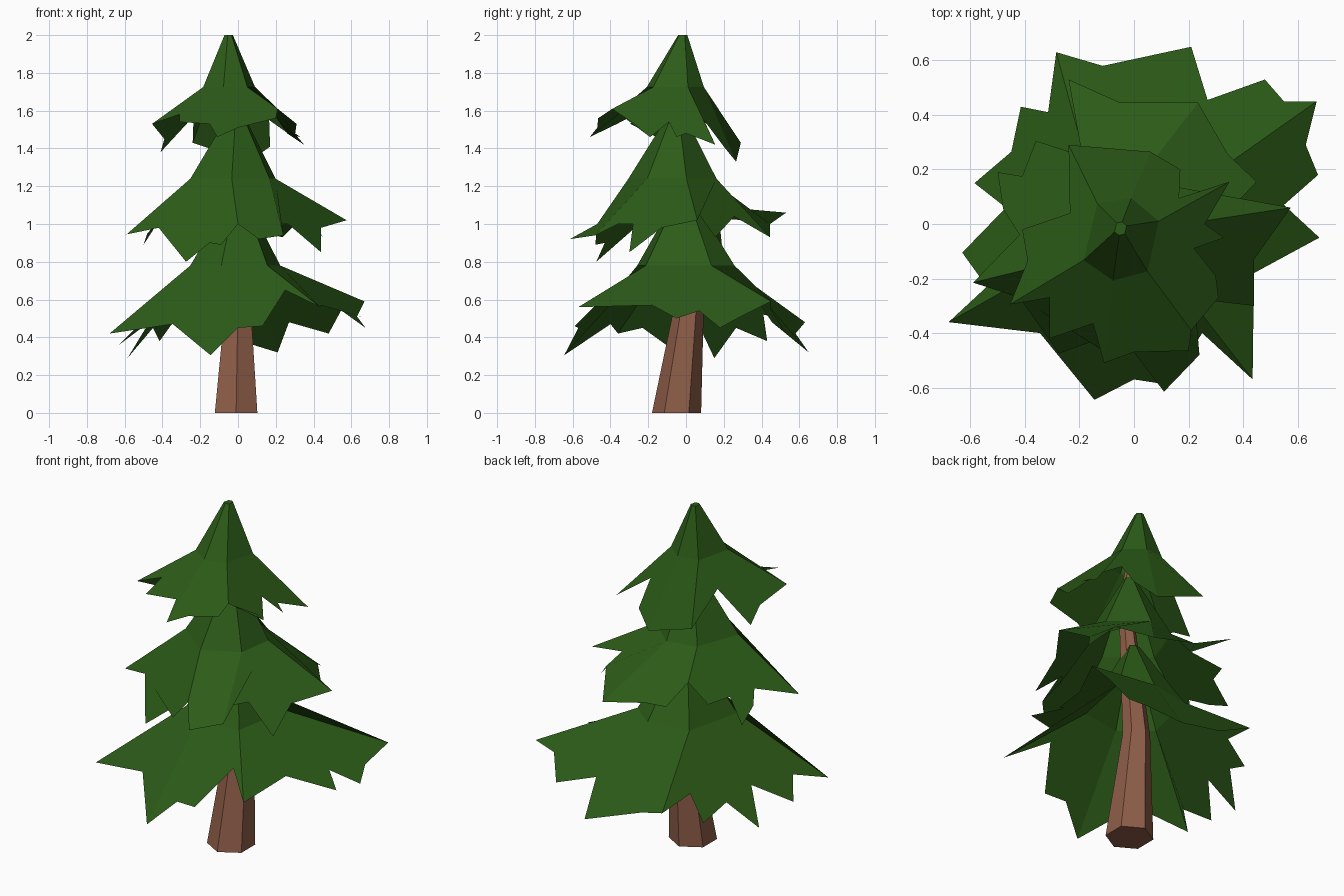
import bpy, bmesh
from math import sin, cos, radians


def material(name, color):
    m = bpy.data.materials.new(name)
    m.diffuse_color = (*color, 1)
    return m


def ring(bm, cx, cy, z, r, angles):
    return [bm.verts.new((cx + r * cos(radians(a)), cy + r * sin(radians(a)), z))
            for a in angles]


def bridge(bm, low, high):
    for k in range(6):
        j = (k + 1) % 6
        bm.faces.new((low[k], low[j], high[j], high[k]))


def finish(bm, name, mat):
    mesh = bpy.data.meshes.new(name)
    bm.to_mesh(mesh)
    bm.free()
    mesh.materials.append(mat)
    bpy.context.collection.objects.link(bpy.data.objects.new(name, mesh))


def foliage(name, top, mid, ridges, panels):
    """Open six-sided cone with ridges at the given angles; each lower panel has
    its own jagged hem, listed anticlockwise from the end of its ridge."""
    bm = bmesh.new()
    tip = ring(bm, *top, ridges)
    shoulder = ring(bm, *mid, ridges)
    hems = [[bm.verts.new(p) for p in panel] for panel in panels]
    bm.faces.new(tip)
    bridge(bm, shoulder, tip)
    for k in range(6):
        j = (k + 1) % 6
        bm.faces.new([shoulder[k]] + hems[k] + [hems[j][0], shoulder[j]])
    finish(bm, name, green)


green = material("needles", (0.025, 0.105, 0.009))
brown = material("bark", (0.27, 0.11, 0.065))

# Trunk: six-sided, tapered and bent
bm = bmesh.new()
sections = [(-0.01, -0.05, 0, 0.13), (0, 0.02, 0.6, 0.075),
            (0.01, -0.06, 1.45, 0.036), (-0.02, -0.05, 1.75, 0.015)]
rings = [ring(bm, *s, range(30, 390, 60)) for s in sections]
for low, high in zip(rings, rings[1:]):
    bridge(bm, low, high)
bm.faces.new(rings[0][::-1])
bm.faces.new(rings[-1])
finish(bm, "trunk", brown)

# Top tier
foliage("top_foliage", (-0.05, -0.017, 2.0, 0.025), (-0.05, -0.055, 1.725, 0.155),
        (25, 75, 123, 210, 260, 310), [
    [(0.35, 0.155, 1.42), (0.165, 0.095, 1.55), (0.17, 0.20, 1.41)],
    [(0.06, 0.265, 1.33)],
    [(-0.24, 0.29, 1.43), (-0.235, 0.04, 1.57), (-0.41, -0.02, 1.38),
     (-0.39, -0.135, 1.45)],
    [(-0.455, -0.295, 1.53), (-0.31, -0.27, 1.58), (-0.31, -0.42, 1.54),
     (-0.15, -0.365, 1.53)],
    [(-0.11, -0.51, 1.46), (0.0, -0.47, 1.51), (0.20, -0.465, 1.56)],
    [(0.21, -0.39, 1.61), (0.31, -0.27, 1.53), (0.30, -0.19, 1.46),
     (0.22, -0.09, 1.54), (0.33, -0.05, 1.46), (0.26, 0.0, 1.48)]])

# Middle tier
foliage("middle_foliage", (-0.01, -0.05, 1.6, 0.03), (-0.025, -0.07, 1.24, 0.235),
        (18, 80, 125, 195, 268, 325), [
    [(0.575, 0.06, 1.02), (0.37, 0.07, 1.05), (0.45, 0.155, 0.93),
     (0.345, 0.255, 1.04)],
    [(0.235, 0.445, 0.93), (-0.05, 0.445, 1.0), (-0.24, 0.53, 1.06)],
    [(-0.19, 0.25, 1.085), (-0.36, 0.305, 1.02), (-0.41, 0.175, 1.03),
     (-0.50, 0.19, 0.89), (-0.48, 0.055, 0.95), (-0.42, -0.04, 1.0)],
    [(-0.59, -0.215, 0.945), (-0.42, -0.27, 0.98), (-0.275, -0.475, 0.80),
     (-0.15, -0.43, 0.90), (-0.09, -0.48, 0.89)],
    [(0.0, -0.47, 1.0), (0.11, -0.615, 0.92)],
    [(0.24, -0.48, 0.94), (0.22, -0.36, 1.0), (0.265, -0.28, 1.0),
     (0.44, -0.30, 0.85), (0.44, -0.13, 0.98)]])

# Bottom tier
foliage("bottom_foliage", (0.0, -0.01, 1.15, 0.04), (-0.01, 0.0, 0.78, 0.27),
        (30, 72, 127, 206, 253, 308), [
    [(0.67, 0.45, 0.59), (0.55, 0.45, 0.55), (0.48, 0.53, 0.42),
     (0.27, 0.455, 0.48)],
    [(0.21, 0.65, 0.32), (-0.115, 0.58, 0.42)],
    [(-0.285, 0.63, 0.48), (-0.315, 0.41, 0.52), (-0.415, 0.43, 0.38),
     (-0.45, 0.265, 0.45), (-0.585, 0.15, 0.29), (-0.47, 0.06, 0.48),
     (-0.63, -0.105, 0.36), (-0.54, -0.23, 0.45)],
    [(-0.68, -0.36, 0.42), (-0.345, -0.40, 0.47)],
    [(-0.145, -0.645, 0.305), (0.0, -0.57, 0.45), (0.13, -0.59, 0.46),
     (0.25, -0.40, 0.65)],
    [(0.435, -0.57, 0.56), (0.44, -0.18, 0.57), (0.68, -0.05, 0.50),
     (0.55, 0.07, 0.54), (0.675, 0.18, 0.45), (0.63, 0.29, 0.51)]])
